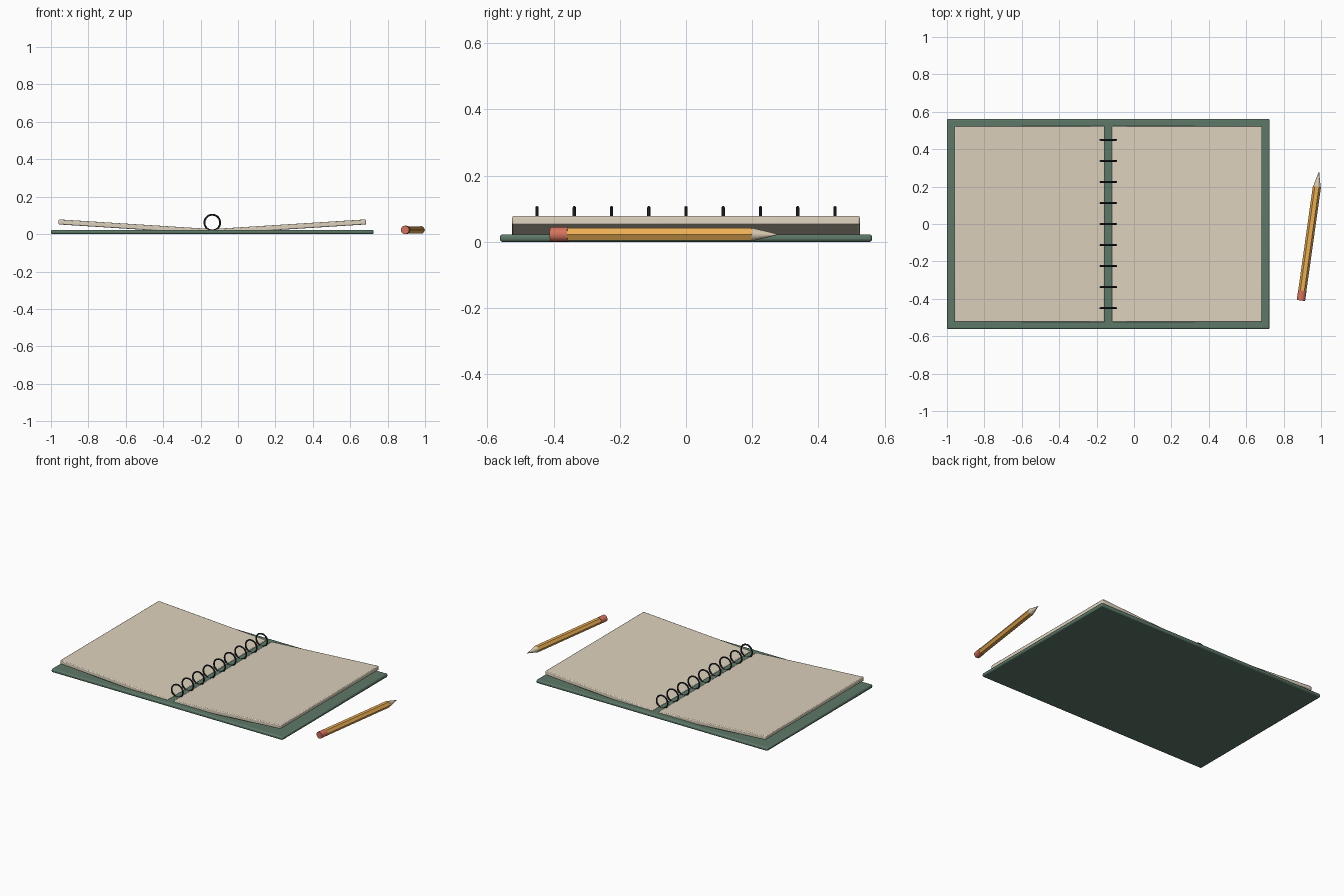
import bpy, math
from mathutils import Vector, Matrix

if "Cube" in bpy.data.objects:
    bpy.data.objects.remove(bpy.data.objects["Cube"])

def material(name, rgb):
    m = bpy.data.materials.new(name)
    m.diffuse_color = (*rgb, 1)
    m.use_nodes = True
    m.node_tree.nodes["Principled BSDF"].inputs["Base Color"].default_value = m.diffuse_color
    return m

GREEN = material("green_cover", (0.11, 0.19, 0.14))
PAPER = material("paper", (0.72, 0.64, 0.51))
DARK = material("dark_wire", (0.02, 0.023, 0.028))
ORANGE = material("orange_paint", (0.82, 0.42, 0.09))
WOOD = material("bare_wood", (0.68, 0.58, 0.43))
PINK = material("eraser_red", (0.65, 0.17, 0.11))

def finish(name, mat, smooth=True):
    ob = bpy.context.object
    ob.name = name
    ob.data.materials.append(mat)
    if smooth:
        bpy.ops.object.shade_smooth_by_angle(angle=math.radians(35))
    return ob

def slab(name, loc, size, mat, bevel, tilt=0):
    bpy.ops.mesh.primitive_cube_add(size=1)
    ob = bpy.context.object
    ob.data.transform(Matrix.Diagonal((*size, 1)))
    ob.location = loc
    ob.rotation_euler.y = tilt
    mod = ob.modifiers.new("rounded_edges", 'BEVEL')
    mod.width = bevel
    mod.segments = 2
    return finish(name, mat)

SPINE = -0.1375

# Open cover and the two tilted page blocks
slab("cover", (SPINE, 0, 0.0115), (1.725, 1.125, 0.023), GREEN, 0.008)
for side, name in ((-1, "left_pages"), (1, "right_pages")):
    slab(name, (SPINE + side * 0.4215, 0, 0.040), (0.803, 1.05, 0.027),
         PAPER, 0.005, -side * math.radians(3.6))

# Binding rings along the spine
for i in range(9):
    bpy.ops.mesh.primitive_torus_add(
        location=(SPINE, (i - 4) * 0.1125, 0.0615), rotation=(math.pi / 2, 0, 0),
        major_radius=0.042, minor_radius=0.005, major_segments=28, minor_segments=8)
    finish(f"ring_{i + 1}", DARK)

# Pencil parts are placed by distance along its axis
START = Vector((0.8925, -0.409, 0.0225))
YAW = math.radians(8)
AXIS = Vector((math.sin(YAW), math.cos(YAW), 0))

def pencil_part(name, a, b, r1, r2, sides, mat):
    bpy.ops.mesh.primitive_cone_add(vertices=sides, radius1=r1, radius2=r2, depth=b - a)
    ob = bpy.context.object
    spin = Matrix.Rotation(math.pi / 6 if sides == 6 else 0, 4, 'Z')
    ob.data.transform(Matrix.Rotation(-math.pi / 2, 4, 'X') @ spin)
    ob.rotation_euler.z = -YAW
    ob.location = START + AXIS * (a + b) / 2
    return finish(name, mat, sides > 6)

pencil_part("pencil_eraser", 0, 0.053, 0.0225, 0.0225, 16, PINK)
pencil_part("pencil_body", 0.053, 0.615, 0.022, 0.022, 6, ORANGE)
pencil_part("pencil_tip", 0.615, 0.694, 0.020, 0.001, 16, WOOD)
